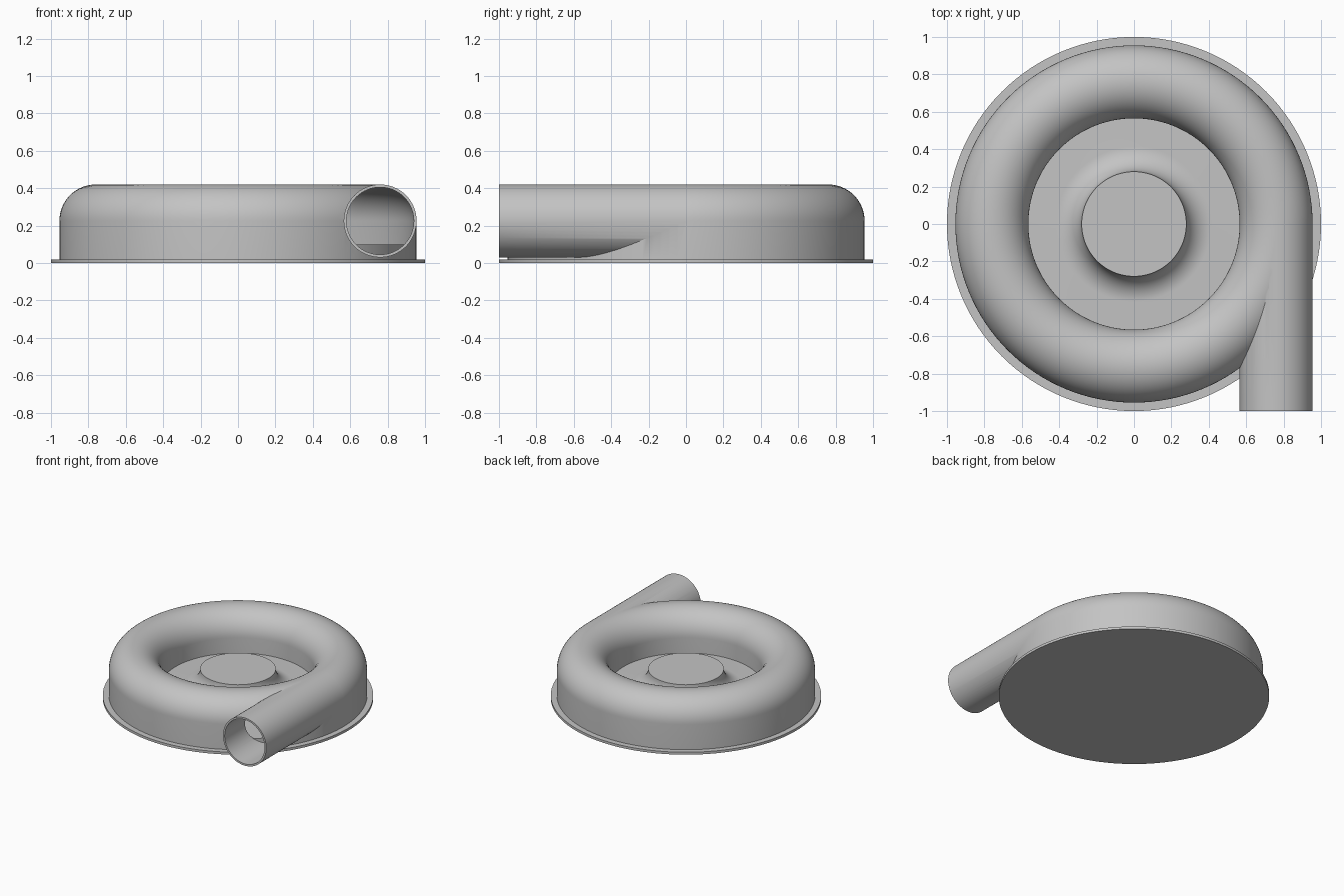
import bpy, bmesh
from math import sin, cos, pi, radians
from mathutils import Matrix, Vector

cube = bpy.data.objects.get("Cube")
if cube:
    bpy.data.objects.remove(cube, do_unlink=True)

grey = bpy.data.materials.new("cast_grey")
grey.use_nodes = True
grey.diffuse_color = (0.55, 0.55, 0.55, 1)
for node in grey.node_tree.nodes:
    if node.type == 'BSDF_PRINCIPLED':
        node.inputs["Base Color"].default_value = grey.diffuse_color

RING, MID_Z = 0.76, 0.225      # channel centre radius and height
OUTER, BORE = 0.195, 0.18      # outside and inside radius of the channel


def finish(name, bm):
    bmesh.ops.remove_doubles(bm, verts=bm.verts, dist=1e-5)
    bmesh.ops.recalc_face_normals(bm, faces=bm.faces)
    mesh = bpy.data.meshes.new(name)
    bm.to_mesh(mesh)
    bm.free()
    mesh.materials.append(grey)
    obj = bpy.data.objects.new(name, mesh)
    bpy.context.collection.objects.link(obj)
    return obj


def arc(r, z, radius, start, end, steps):
    angles = [radians(start + (end - start) * i / steps) for i in range(steps + 1)]
    return [(r + radius * cos(a), z + radius * sin(a)) for a in angles]


def revolve(name, profile, closed=False):
    bm = bmesh.new()
    verts = [bm.verts.new((r, 0, z)) for r, z in profile]
    pairs = list(zip(verts, verts[1:]))
    if closed:
        pairs.append((verts[-1], verts[0]))
    edges = [bm.edges.new(p) for p in pairs]
    bmesh.ops.spin(bm, geom=verts + edges, cent=(0, 0, 0), axis=(0, 0, 1),
                   angle=2 * pi, steps=128)
    return finish(name, bm)


def channel(name, radius, floor):
    top = arc(RING, MID_Z, radius, 180, 0, 32)
    return revolve(name, [(RING - radius, floor)] + top + [(RING + radius, floor)], True)


def pipe(name, radius, front, back):
    bm = bmesh.new()
    place = Matrix.Translation(Vector((RING, (front + back) / 2, MID_Z)))
    bmesh.ops.create_cone(bm, cap_ends=True, segments=64, radius1=radius, radius2=radius,
                          depth=back - front, matrix=place @ Matrix.Rotation(pi / 2, 4, 'X'))
    return finish(name, bm)


def combine(target, other, operation):
    mod = target.modifiers.new(operation, 'BOOLEAN')
    mod.operation = operation
    mod.solver = 'EXACT'
    mod.object = other
    bpy.context.view_layer.objects.active = target
    bpy.ops.object.modifier_apply(modifier=mod.name)
    bpy.data.objects.remove(other, do_unlink=True)


# Ring casing with its tangential outlet, hollowed out
casing = channel("volute_casing", OUTER, 0.015)
combine(casing, pipe("outlet_pipe", OUTER, -1, -0.002), 'UNION')
combine(casing, channel("channel_cavity", BORE, -0.05), 'DIFFERENCE')
combine(casing, pipe("outlet_bore", BORE, -1.1, -0.004), 'DIFFERENCE')

# Floor rising through a fillet into the central hub
fillet = arc(0.415, 0.235, 0.135, 180, 270, 16)
hub = revolve("floor_and_hub", [(0, 0.235)] + fillet + [(0.942, 0.1), (0.942, 0.01), (0, 0.01)])

# Thin mounting flange
flange = revolve("base_flange", [(0, 0), (1, 0), (1, 0.02), (0, 0.02)])

bpy.ops.object.select_all(action='DESELECT')
for obj in (casing, hub, flange):
    obj.select_set(True)
bpy.context.view_layer.objects.active = casing
bpy.ops.object.shade_smooth_by_angle(angle=radians(30))
